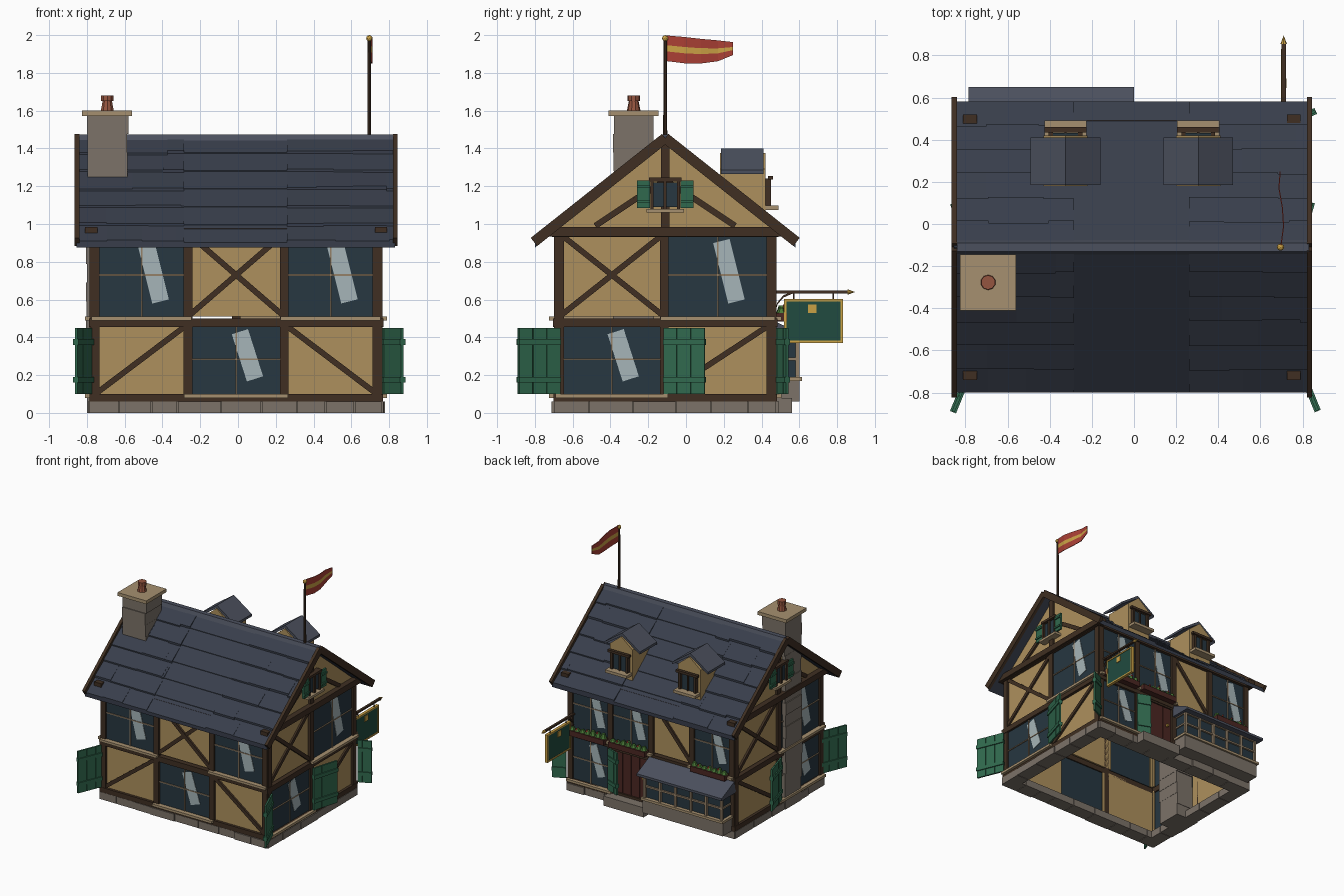
import bpy, bmesh, random
from mathutils import Vector, Matrix

if "Cube" in bpy.data.objects:
    bpy.data.objects.remove(bpy.data.objects["Cube"])
random.seed(4)

COL = dict(timber=(.05, .028, .016), plaster=(.42, .28, .11), stone=(.2, .17, .14), cap=(.38, .28, .16),
           slate=(.04, .048, .07), slate2=(.07, .08, .11), glass=(.02, .038, .052), glint=(.38, .46, .48),
           green=(.03, .14, .075), leaf=(.07, .2, .04), red=(.4, .05, .035), gold=(.6, .36, .06),
           door=(.07, .02, .016), board=(.015, .07, .05), bar=(.3, .22, .14), pot=(.3, .09, .05))
MAT = {}
for k, c in COL.items():
    MAT[k] = bpy.data.materials.new(k)
    MAT[k].diffuse_color = (*c, 1)
parts = {}


def bm_of(name, mat):
    if name not in parts:
        parts[name] = (bmesh.new(), mat)
    return parts[name][0]


def prism(name, mat, pts, vec):
    bm = bm_of(name, mat)
    v = Vector(vec)
    a = [bm.verts.new(p) for p in pts]
    b = [bm.verts.new(Vector(p) + v) for p in pts]
    n = len(a)
    bm.faces.new(a)
    bm.faces.new(b[::-1])
    for i in range(n):
        bm.faces.new((a[i], b[i], b[(i + 1) % n], a[(i + 1) % n]))


def box(name, mat, x0, x1, y0, y1, z0, z1):
    prism(name, mat, [(x0, y0, z0), (x1, y0, z0), (x1, y1, z0), (x0, y1, z0)], (0, 0, z1 - z0))


def cone(name, mat, x, y, z0, z1, r0, r1, n=10):
    bmesh.ops.create_cone(bm_of(name, mat), cap_ends=True, segments=n, radius1=r0, radius2=r1,
                          depth=z1 - z0, matrix=Matrix.Translation((x, y, (z0 + z1) / 2)))


# wall planes: (along, outward, up) to world
WALL = dict(front=lambda u, d, z: Vector((u, -.68 - d, z)), back=lambda u, d, z: Vector((u, .46 + d, z)),
            right=lambda u, d, z: Vector((.745 + d, u, z)), left=lambda u, d, z: Vector((-.765 - d, u, z)))


def poly(name, mat, w, pts, d0, d1):
    f = WALL[w]
    prism(name, mat, [f(u, d0, z) for u, z in pts], f(0, d1, 0) - f(0, d0, 0))


def rect(name, mat, w, u0, u1, z0, z1, d0, d1):
    poly(name, mat, w, [(u0, z0), (u1, z0), (u1, z1), (u0, z1)], d0, d1)


def strip(name, mat, w, a, b, wd, d0, d1):
    a, b = Vector(a), Vector(b)
    n = (b - a).orthogonal().normalized() * wd / 2
    poly(name, mat, w, [a - n, b - n, b + n, a + n], d0, d1)


def cell(w, u0, u1, z0, z1, kind):
    if kind == 'W':     # glazed bay with cross bars and a glint
        j = .022
        for a, b in ((u0, u0 + j + .02), (u1 - j - .02, u1)):
            rect('plaster_panels', 'plaster', w, a, b, z0, z1, -.03, 0)
        rect('window_glass', 'glass', w, u0 + j, u1 - j, z0, z1, -.02, .006)
        m, h, uw = (u0 + u1) / 2, (z0 + z1) / 2, u1 - u0
        rect('window_bars', 'bar', w, m - .004, m + .004, z0, z1, .006, .014)
        rect('window_bars', 'bar', w, u0 + j, u1 - j, h - .004, h + .004, .006, .014)
        s = -1 if w in ('back', 'left') else 1
        strip('window_glints', 'glint', w, (m + s * .02, z1 - .04), (m + s * .1, z0 + .08), min(.09, uw * .2), .006, .01)
        rect('window_sills', 'cap', w, u0 - .02, u1 + .02, z0 - .02, z0, 0, .045)
    elif kind == 'D':   # plank door
        for i in range(4):
            q = (u1 - u0 - .06) / 4
            rect('door', 'door', w, u0 + .03 + i * q, u0 + .028 + (i + 1) * q, z0 - .02, z1 - .03, -.02, .01)
        rect('door_frame', 'timber', w, u0, u1, z1 - .03, z1, -.02, .02)
        box('door_handle', 'gold', u0 + .06, u0 + .075, .47, .49, .27, .29)
    elif kind != 'O':   # plaster panel with braces
        rect('plaster_panels', 'plaster', w, u0, u1, z0, z1, -.03, 0)
        if kind in 'X/':
            strip('braces', 'timber', w, (u0, z0), (u1, z1), .03, -.005, .014)
        if kind in 'X\\':
            strip('braces', 'timber', w, (u0, z1), (u1, z0), .03, -.005, .016)


F, B, S = [-.755, -.265, .245, .735], [-.755, -.385, -.01, .365, .735], [-.67, -.115, .45]
plan = dict(front=(F, '/W\\', 'WXW'), back=(B, 'OODW', 'W/WW'), right=(S, 'W/', 'XW'), left=(S, 'W/', 'WX'))
for w, (us, low, up) in plan.items():
    for i in range(len(us) - 1):
        cell(w, us[i], us[i + 1], .1, .47, low[i])
        cell(w, us[i], us[i + 1], .51, .95, up[i])
    for i, u in enumerate(us):
        if not (w == 'back' and i == 1):
            rect('posts', 'timber', w, u - .023, u + .023, .06, .95, -.03, .02)
        else:
            rect('posts', 'timber', w, u - .023, u + .023, .47, .95, -.03, .02)
    for z0, z1, d in ((.06, .1, .022), (.455, .5, .024), (.93, .975, .03)):
        rect('beams', 'timber', w, us[0] - .03, us[-1] + .03, z0, z1, -.03, d)
    # foundation blocks
    u, end = us[0] - .03, us[-1] + .03
    while u < end - .01:
        q = min(u + random.uniform(.13, .24), end)
        rect('foundation', 'stone', w, u, q - .004, 0, .06, -.09, .022 + random.uniform(0, .012))
        u = q

# gables with king post, braces and little shuttered window
YR = -.11
for w in ('left', 'right'):
    poly('gable_panels', 'plaster', w, [(-.69, .96), (.47, .96), (YR, 1.435)], -.03, .0)
    rect('gable_tie', 'timber', w, -.74, .52, .935, .985, -.02, .045)
    rect('gable_post', 'timber', w, YR - .022, YR + .022, .98, 1.42, 0, .018)
    for s in (-1, 1):
        strip('gable_braces', 'timber', w, (YR + s * .37, .99), (YR + s * .16, 1.13), .032, 0, .016)
        strip('gable_braces', 'timber', w, (YR + s * .16, 1.13), (YR, 1.23), .032, 0, .016)
        a, b = sorted((YR + s * .08, YR + s * .15))
        rect('gable_shutters', 'green', w, a, b, 1.085, 1.23, .03, .045)
        for z in (1.11, 1.19):
            rect('gable_shutters', 'green', w, a, b, z, z + .015, .045, .055)
        strip('barge_boards', 'timber', w, (YR + s * .695, .905), (YR, 1.455), .055, .075, .1)
    rect('gable_window_glass', 'glass', w, YR - .07, YR + .07, 1.09, 1.22, 0, .03)
    for u in (-.07, 0, .07):
        rect('gable_window_frame', 'timber', w, YR + u - .008, YR + u + .008, 1.08, 1.23, .02, .045)
    rect('gable_window_frame', 'timber', w, YR - .085, YR + .085, 1.225, 1.245, .0, .05)
    rect('gable_window_sill', 'cap', w, YR - .1, YR + .1, 1.06, 1.08, .0, .06)

# slate roof: base sheets and lapped courses
K = .826


def slope(s, t, off):
    return (YR + s * t, 1.465 - K * t + off)


for s in (-1, 1):
    pts = [slope(s, 0, -.035), slope(s, .69, -.02), slope(s, .69, 0), slope(s, 0, 0)]
    prism('roof_sheet', 'slate', [(-.855, y, z) for y, z in pts], (1.685, 0, 0))
    for k, (x0, x1) in enumerate(((-.855, -.285), (-.285, .26), (.26, .83))):
        for r in range(6):
            x = x0
            while x < x1 - .01:
                q = x1 if k == 1 else min(x + random.uniform(.15, .35), x1)
                t0, t1 = r * .115, (r + 1) * .115 + (random.uniform(0, .012) if k != 1 and r < 5 else 0)
                lift = .008 if k == 1 else random.uniform(.014, .022)
                pts = [slope(s, t0, 0), slope(s, t1, 0), slope(s, t1, lift), slope(s, t0, .004)]
                prism('roof_slates', 'slate', [(x, y, z) for y, z in pts], (q - x, 0, 0))
                x = q
prism('ridge_cap', 'slate2', [(-.84, YR - .035, 1.44), (-.84, YR - .02, 1.475), (-.84, YR + .02, 1.475),
                              (-.84, YR + .035, 1.44)], (1.67, 0, 0))

# dormers
for c in (-.325, .305):
    prism('dormer_body', 'plaster', [(c - .105, .42, 1.02), (c + .105, .42, 1.02), (c + .105, .42, 1.29),
                                     (c, .42, 1.375), (c - .105, .42, 1.29)], (0, -.24, 0))
    for s in (-1, 1):
        prism('dormer_roof', 'slate2', [(c, .41, 1.4), (c + s * .165, .41, 1.285), (c + s * .165, .41, 1.265),
                                        (c, .41, 1.375)], (0, -.225, 0))
        box('dormer_window_frame', 'timber', c + s * .07 - .01, c + s * .07 + .01, .42, .45, 1.09, 1.24)
    box('dormer_glass', 'glass', c - .07, c + .07, .42, .432, 1.09, 1.235)
    box('dormer_window_frame', 'timber', c - .005, c + .005, .43, .445, 1.09, 1.24)
    box('dormer_window_frame', 'timber', c - .1, c + .1, .435, .46, 1.235, 1.255)
    box('dormer_sill', 'cap', c - .1, c + .1, .42, .49, 1.075, 1.098)

# chimney stack, cap and pot
for i in range(16):
    j = [random.uniform(-.005, .005) for _ in range(4)]
    box('chimney_stack', 'stone', -.8 + j[0], -.585 + j[1], -.385 + j[2], -.17 + j[3], i * .0985, (i + 1) * .0985)
box('chimney_cap', 'cap', -.825, -.56, -.41, -.145, 1.572, 1.6)
cone('chimney_pot', 'pot', -.692, -.277, 1.6, 1.65, .036, .026)
cone('chimney_pot', 'pot', -.692, -.277, 1.65, 1.68, .034, .034)


# shutters in plan from hinge to tip
def shutter(p0, p1):
    p0, p1 = Vector((*p0, 0)), Vector((*p1, 0))
    d = p1 - p0
    n = Vector((-d.y, d.x, 0)).normalized() * .014
    up = Vector((0, 0, 1))
    for i in range(3):
        a, b = p0 + d * i / 3, p0 + d * (i + .96) / 3
        prism('shutters', 'green', [a + up * .1, b + up * .1, b + up * .45, a + up * .45], n)
    for z in (.16, .36):
        prism('shutters', 'green', [p + n * o + up * z for p, o in
              ((p0, -.6), (p1, -.6), (p1, 1.6), (p0, 1.6))], (0, 0, .03))


for s in (-1, 1):
    shutter((s * .775, -.67), (s * .865, -.89))
    shutter((s * .785, -.12), (s * .85, .1))
shutter((.765, .485), (.865, .53))
shutter((.375, .49), (.27, .53))

# shop bay window with lean-to roof
box('bay_base', 'stone', -.76, -.02, .46, .6, .06, .17)
box('bay_sill', 'cap', -.77, -.01, .46, .615, .17, .19)
box('bay_glass', 'glass', -.745, -.035, .46, .585, .19, .385)
for i in range(6):
    x = -.745 + i * .142
    box('bay_bars', 'bar', x - .009, x + .009, .58, .602, .19, .385)
for z in (.285, .38):
    box('bay_bars', 'bar', -.755, -.025, .58, .6, z - .007, z + .007)
    for x in (-.75, -.04):
        box('bay_bars', 'bar', x - .005, x + .015, .48, .6, z - .007, z + .007)
prism('bay_roof', 'slate2', [(-.785, .46, .38), (-.785, .65, .38), (-.785, .65, .4), (-.785, .46, .49)], (.785, 0, 0))
box('door_step', 'stone', .0, .37, .46, .56, .0, .08)

# flower boxes
for a, b in ((-.73, -.41), (.01, .345), (.385, .72)):
    box('flower_boxes', 'door', a, b, .475, .535, .485, .53)
    n = 7
    for i in range(n):
        x = a + (i + .5) * (b - a) / n
        h = random.uniform(.545, .57)
        cone('flower_box_plants', 'leaf', x, .505, .525, h, .028, .014, 6)
        if i % 2:
            cone('flower_blooms', 'red', x, .52, h - .008, h + .008, .009, .005, 5)

# hanging sign
box('sign_board', 'board', .703, .717, .53, .82, .38, .595)
for y0, y1, z0, z1 in ((.52, .83, .37, .382), (.52, .83, .59, .602), (.52, .532, .37, .602), (.818, .83, .37, .602)):
    box('sign_frame', 'gold', .698, .722, y0, y1, z0, z1)
box('sign_emblem', 'gold', .697, .723, .645, .69, .53, .575)
for y in (.57, .78):
    box('sign_hangers', 'timber', .707, .713, y - .004, y + .004, .6, .64)
box('sign_rod', 'timber', .7, .72, .46, .86, .633, .647)
bmesh.ops.create_cone(bm_of('sign_rod_tip', 'gold'), cap_ends=True, segments=8, radius1=.015, radius2=0, depth=.04,
                      matrix=Matrix.Translation((.71, .875, .64)) @ Matrix.Rotation(-1.5708, 4, 'X'))
arc = [(.47, .53), (.485, .575), (.515, .61), (.56, .63), (.6, .637)]
for (y0, z0), (y1, z1) in zip(arc, arc[1:]):
    prism('sign_bracket', 'timber', [(.703, y0, z0), (.703, y1, z1), (.703, y1, z1 + .012), (.703, y0, z0 + .012)], (.014, 0, 0))

# flag pole and striped pennant
cone('flag_pole', 'timber', .695, YR, 1.42, 1.98, .011, .009)
bmesh.ops.create_icosphere(bm_of('flag_finial', 'gold'), subdivisions=2, radius=.017,
                           matrix=Matrix.Translation((.695, YR, 1.983)))
edge = [(-.1, 1.998, 1.862), (-.01, 1.99, 1.851), (.08, 1.98, 1.85), (.17, 1.972, 1.862), (.25, 1.963, 1.895)]
sway = [0, .012, .006, -.01, -.004]
for name, mat, f0, f1 in (('flag_lower', 'red', 0, .38), ('flag_stripe', 'gold', .38, .62), ('flag_upper', 'red', .62, 1)):
    for i in range(4):
        (ya, ta, ba), (yb, tb, bb) = edge[i], edge[i + 1]
        xa, xb = .695 + sway[i], .695 + sway[i + 1]
        prism(name, mat, [(xa, ya, ba + (ta - ba) * f0), (xb, yb, bb + (tb - bb) * f0),
                          (xb, yb, bb + (tb - bb) * f1), (xa, ya, ba + (ta - ba) * f1)], (.005, 0, 0))

# write every part to its own object
for name, (bm, mat) in parts.items():
    bmesh.ops.recalc_face_normals(bm, faces=bm.faces)
    me = bpy.data.meshes.new(name)
    bm.to_mesh(me)
    bm.free()
    me.materials.append(MAT[mat])
    bpy.context.collection.objects.link(bpy.data.objects.new(name, me))

for m in bpy.data.materials:
    if m.users and not m.is_grease_pencil:
        m.use_nodes = True
        m.node_tree.nodes["Principled BSDF"].inputs["Base Color"].default_value = m.diffuse_color
